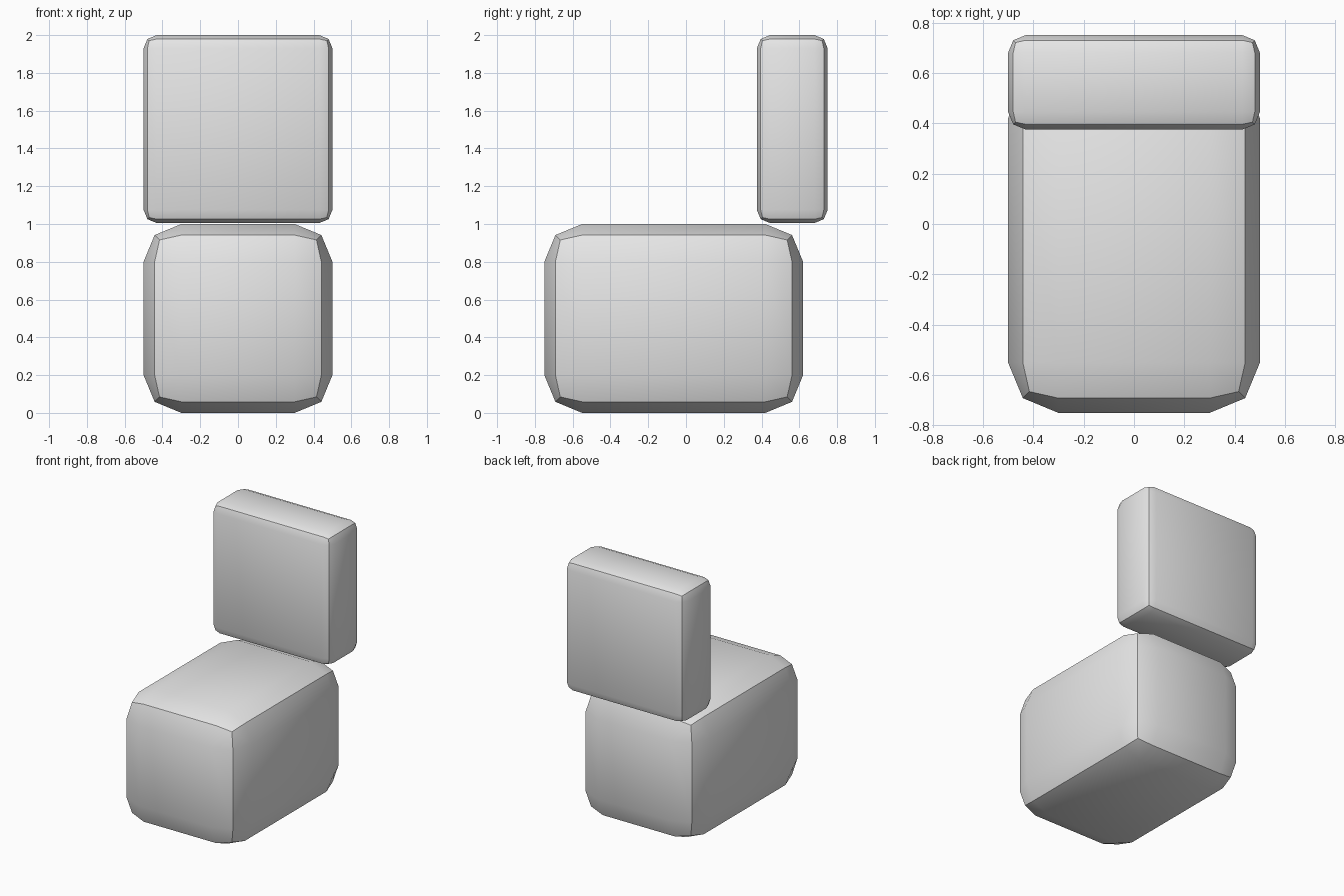
import bpy
import bmesh
import math
from mathutils import Vector

if "Cube" in bpy.data.objects:
    bpy.data.objects.remove(bpy.data.objects["Cube"])

grey = bpy.data.materials.new("light grey")
grey.diffuse_color = (0.8, 0.8, 0.8, 1)
grey.use_nodes = True
grey.node_tree.nodes["Principled BSDF"].inputs["Base Color"].default_value = grey.diffuse_color


def rounded_block(name, low, high, radius):
    """Box between two corners with every edge rounded in two steps."""
    low, high = Vector(low), Vector(high)
    centre, size = (low + high) / 2, high - low
    bm = bmesh.new()
    bmesh.ops.create_cube(bm, size=1)
    bmesh.ops.scale(bm, vec=size, verts=bm.verts)
    bmesh.ops.bevel(bm, geom=bm.edges[:], offset=radius, offset_type='OFFSET',
                    segments=2, profile=0.5, affect='EDGES')
    bmesh.ops.recalc_face_normals(bm, faces=bm.faces)
    mesh = bpy.data.meshes.new(name)
    bm.to_mesh(mesh)
    bm.free()
    mesh.materials.append(grey)
    obj = bpy.data.objects.new(name, mesh)
    obj.location = centre
    bpy.context.collection.objects.link(obj)
    # Smooth shading, with the crease along the middle of each rounding kept
    bpy.ops.object.select_all(action='DESELECT')
    obj.select_set(True)
    bpy.context.view_layer.objects.active = obj
    bpy.ops.object.shade_smooth_by_angle(angle=math.radians(30))
    return obj


# Large lower block
rounded_block("seat", (-0.5, -0.75, 0), (0.5, 0.62, 1), 0.2)

# Thin upright block standing over the rear edge
rounded_block("backrest", (-0.5, 0.375, 1.005), (0.5, 0.75, 2), 0.07)
